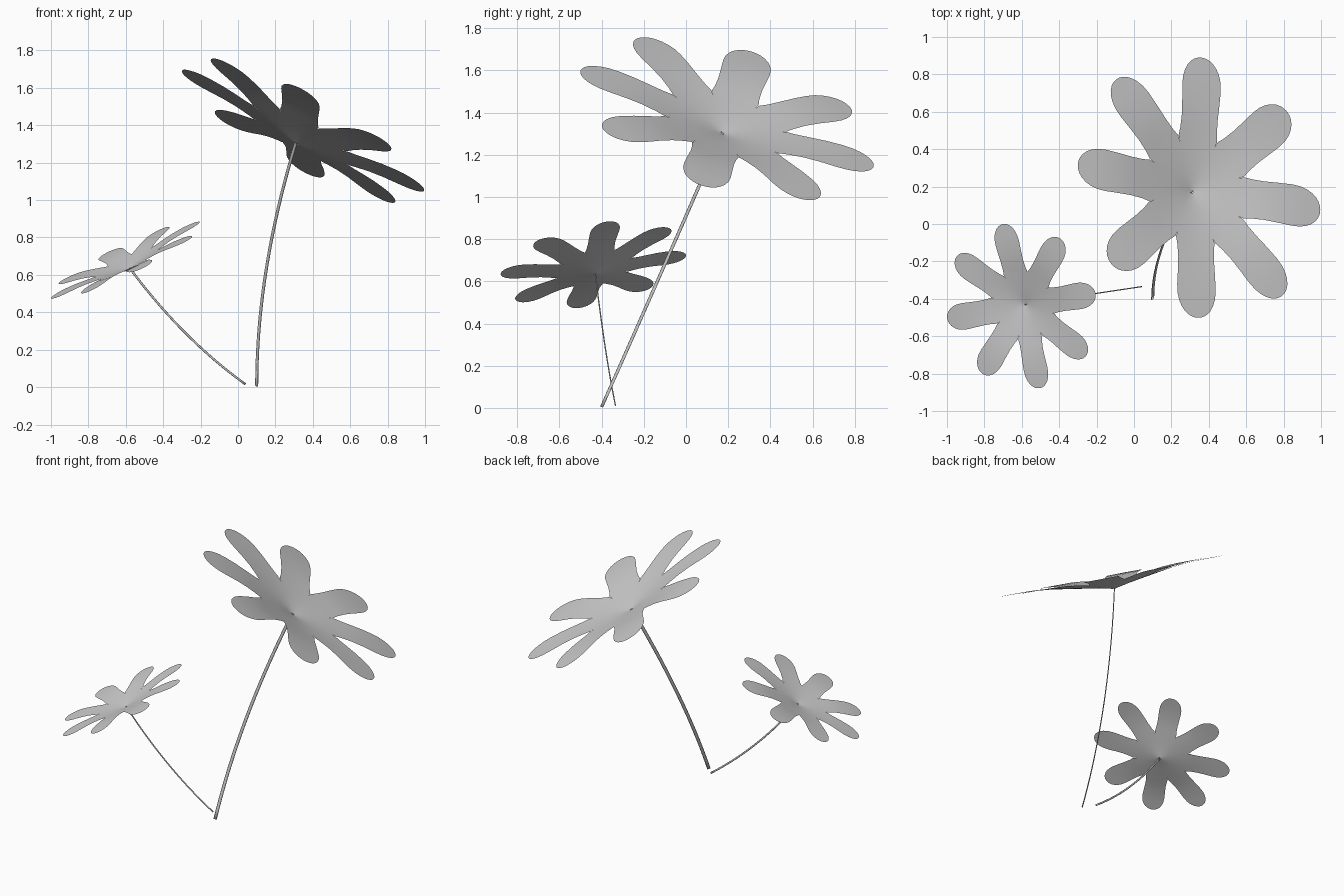
import bpy, bmesh, math
from mathutils import Vector

if "Cube" in bpy.data.objects:
    bpy.data.objects.remove(bpy.data.objects["Cube"])

# petal outline: distance along petal, half width
OUTLINE = [(0.008, 0.0033), (0.05, 0.0207), (0.1, 0.0414), (0.15, 0.062), (0.2, 0.083),
           (0.25, 0.1035), (0.285, 0.116), (0.33, 0.110), (0.40, 0.108), (0.48, 0.112),
           (0.56, 0.116), (0.61, 0.113), (0.65, 0.102), (0.68, 0.087), (0.705, 0.066),
           (0.72, 0.045), (0.728, 0.025), (0.731, 0.006)]
# shallow bowl: radius, height
BOWL = [(0, 0), (0.1, 0.021), (0.2, 0.038), (0.3, 0.054), (0.4, 0.070),
        (0.5, 0.080), (0.6, 0.084), (0.8, 0.084)]


def bowl(r):
    for (a, ha), (b, hb) in zip(BOWL, BOWL[1:]):
        if r <= b:
            return ha + (hb - ha) * (r - a) / (b - a)
    return BOWL[-1][1]


def finish(bm, name):
    mesh = bpy.data.meshes.new(name)
    bm.to_mesh(mesh)
    bm.free()
    mesh.shade_smooth()
    ob = bpy.data.objects.new(name, mesh)
    bpy.context.collection.objects.link(ob)
    return ob


def flower_head(name, centre, normal, first, size):
    n = Vector(normal).normalized()
    e1 = Vector(first)
    e1 = (e1 - n * e1.dot(n)).normalized()
    e2 = n.cross(e1)
    c = Vector(centre)
    bm = bmesh.new()
    cols = [-1, -0.6, -0.2, 0.2, 0.6, 1]
    for k in range(8):
        a = k * math.pi / 4
        d = e1 * math.cos(a) + e2 * math.sin(a)
        s = n.cross(d)
        rows = []
        for t, w in OUTLINE:
            row = []
            for u in cols:
                h = bowl(math.hypot(t, u * w))
                row.append(bm.verts.new(c + (d * t + s * u * w + n * h) * size))
            rows.append(row)
        for r0, r1 in zip(rows, rows[1:]):
            for i in range(len(cols) - 1):
                bm.faces.new((r0[i], r1[i], r1[i + 1], r0[i + 1]))
    # join neighbouring petals in the bowl
    bmesh.ops.remove_doubles(bm, verts=bm.verts, dist=0.0012 * size)
    bmesh.ops.recalc_face_normals(bm, faces=bm.faces)
    return finish(bm, name)


def stem(name, p0, p1, p2, side, wide, thin):
    # flattened tube along a quadratic curve
    p0, p1, p2, side = (Vector(v) for v in (p0, p1, p2, side))
    bm = bmesh.new()
    prev, n, steps = None, 8, 20
    for i in range(steps + 1):
        t = i / steps
        p = p0 * (1 - t) ** 2 + p1 * 2 * t * (1 - t) + p2 * t * t
        tan = ((p1 - p0) * (1 - t) + (p2 - p1) * t).normalized()
        x = (side - tan * side.dot(tan)).normalized()
        y = tan.cross(x)
        ring = [bm.verts.new(p + x * wide * math.cos(2 * math.pi * j / n)
                             + y * thin * math.sin(2 * math.pi * j / n)) for j in range(n)]
        if prev:
            for j in range(n):
                bm.faces.new((prev[j], prev[(j + 1) % n], ring[(j + 1) % n], ring[j]))
        else:
            bm.faces.new(ring[::-1])
        prev = ring
    bm.faces.new(prev)
    return finish(bm, name)


# tall flower
flower_head("large_petals", (0.309, 0.172, 1.30), (0.547, 0.315, 1), (0.645, -0.12, -0.315), 1.0)
stem("large_stem", (0.10, -0.40, 0.005), (0.10, -0.125, 0.62), (0.309, 0.172, 1.305),
     (0.7, 0.7, 0), 0.011, 0.003)

# short flower
flower_head("small_petals", (-0.58, -0.43, 0.633), (-0.483, -0.20, 1), (0.395, 0.07, 0.205), 0.617)
stem("small_stem", (0.04, -0.335, 0.015), (-0.30, -0.385, 0.26), (-0.58, -0.43, 0.638),
     (0.7, 0, 0.7), 0.006, 0.003)
